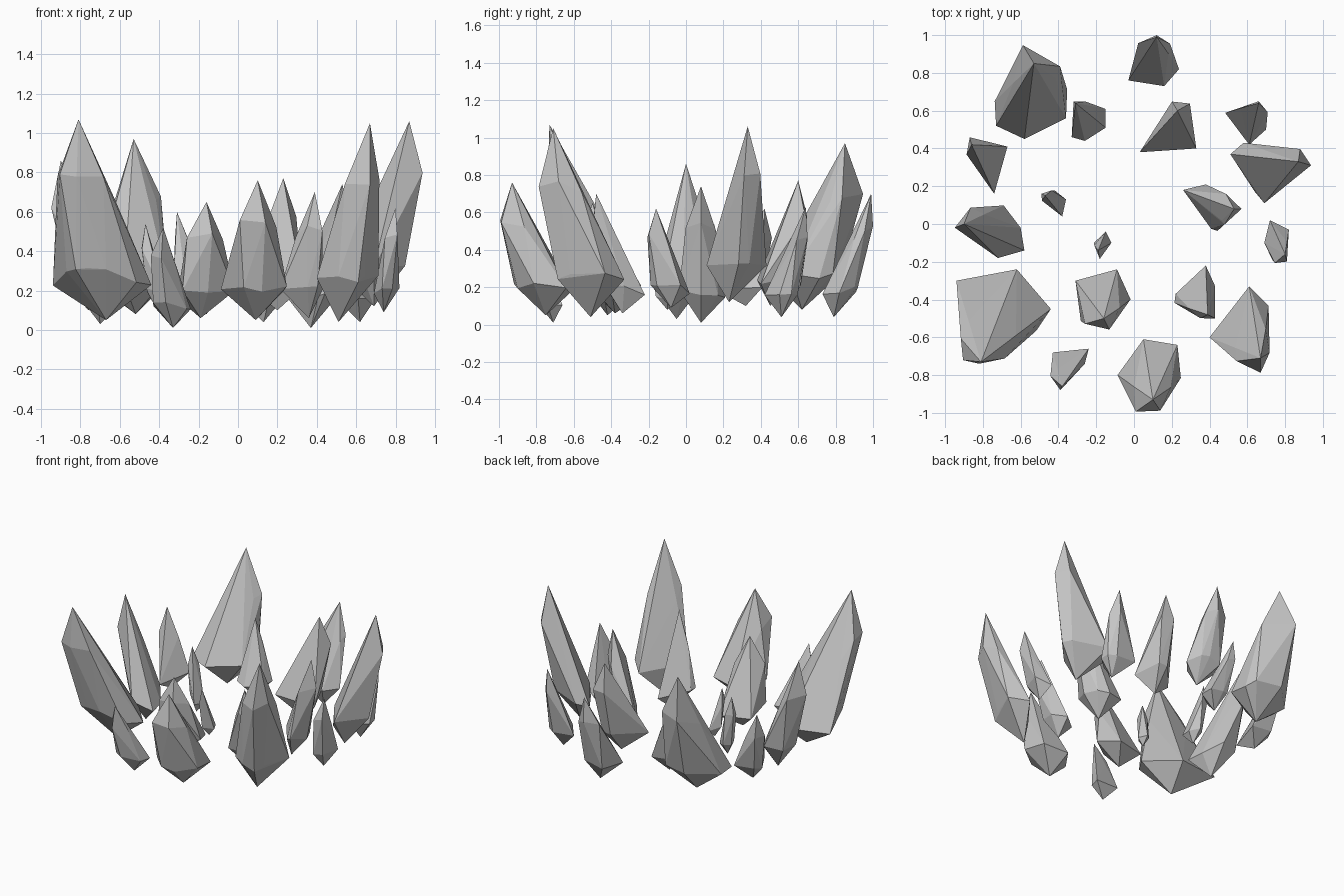
import bpy
import bmesh
import random
from mathutils import Vector

default_cube = bpy.data.objects.get("Cube")
if default_cube:
    bpy.data.objects.remove(default_cube, do_unlink=True)

random.seed(4)
UNIT = 0.01  # crystal measurements are given in hundredths

stone = bpy.data.materials.new("grey_crystal")
stone.use_nodes = True
stone.diffuse_color = (0.56, 0.56, 0.56, 1)
stone.node_tree.nodes["Principled BSDF"].inputs["Base Color"].default_value = stone.diffuse_color


def crystal(name, base, tip, *outline):
    """Faceted shard: lower point, belt undercut on its outer side, leaning shoulder, sharp tip."""
    base, tip = Vector(base), Vector(tip)
    rise = tip.z - base.z
    lean = (tip - base).xy.normalized()
    bm = bmesh.new()
    bm.verts.new(base * UNIT)
    bm.verts.new(tip * UNIT)
    for corner in map(Vector, outline):
        outward = (corner - base.xy).normalized().dot(lean)
        outer = max(outward, 0) ** 2
        belt = base.xy.lerp(corner, 1 - 0.38 * outer)
        shoulder = tip.xy.lerp(corner, 0.5 + 0.48 * outer)
        belt_height = 0.2 + 0.03 * outward + random.uniform(-0.03, 0.03)
        shoulder_height = 0.61 + 0.11 * outward + random.uniform(-0.03, 0.03)
        for p, height in ((belt, belt_height), (shoulder, shoulder_height)):
            bm.verts.new(Vector((p.x, p.y, base.z + height * rise)) * UNIT)
    hull = bmesh.ops.convex_hull(bm, input=bm.verts)
    loose = set(hull["geom_interior"]) | set(hull["geom_unused"])
    bmesh.ops.delete(bm, geom=[v for v in loose if isinstance(v, bmesh.types.BMVert)], context="VERTS")
    bmesh.ops.recalc_face_normals(bm, faces=bm.faces)
    mesh = bpy.data.meshes.new(name)
    bm.to_mesh(mesh)
    bm.free()
    mesh.materials.append(stone)
    bpy.context.collection.objects.link(bpy.data.objects.new(name, mesh))


# Back row
crystal("back_right_large_crystal", (-52, 62, 8), (-53, 85, 97),
        (-59, 95), (-35, 83), (-34, 72), (-36, 56), (-58, 45), (-73, 52), (-74, 65))
crystal("back_middle_crystal", (13, 79, 4), (12, 99, 70),
        (0, 95), (12, 100), (20, 95), (24, 82), (16, 73), (-3, 76))
crystal("back_right_small_crystal", (-24, 53, 10), (-31, 64, 60),
        (-32, 65), (-25, 65), (-15, 61), (-15, 51), (-26, 44), (-33, 46))
crystal("back_left_inner_crystal", (20, 45, 10), (23, 60, 77),
        (3, 38), (20, 65), (30, 64), (33, 40))
crystal("back_left_small_crystal", (62, 51, 4), (66, 64, 63),
        (48, 59), (66, 65), (72, 58), (70, 50), (61, 42))

# Left side
crystal("left_tall_crystal", (69, 23, 12), (87, 33, 106),
        (51, 37), (58, 43), (88, 40), (94, 31), (69, 11), (64, 17))
crystal("left_inner_crystal", (37, 8, 1), (53, 8, 74),
        (26, 18), (38, 21), (47, 19), (57, 8), (45, -5), (41, -3))
crystal("left_small_crystal", (74, -8, 9), (80, -16, 62),
        (72, 2), (82, -3), (81, -20), (73, -22), (69, -10))

# Right side
crystal("right_small_crystal", (-76, 32, 10), (-86, 42, 62),
        (-87, 46), (-67, 41), (-74, 16), (-89, 36))
crystal("right_middle_crystal", (-70, -5, 3), (-90, 0, 86),
        (-95, -2), (-86, 10), (-69, 10), (-60, -2), (-58, -14), (-72, -18))
crystal("inner_right_shard", (-41, 11, 10), (-47, 15, 54),
        (-49, 16), (-42, 19), (-36, 13), (-38, 4), (-49, 12))
crystal("inner_centre_shard", (-16, -10, 8), (-19, -14, 42),
        (-15, -4), (-12, -10), (-18, -19), (-22, -10))

# Front row
crystal("front_right_large_crystal", (-67, -42, 5), (-81, -73, 107),
        (-94, -30), (-62, -24), (-44, -45), (-51, -57), (-67, -71), (-82, -74), (-91, -72), (-94, -58))
crystal("front_right_inner_crystal", (-19, -38, 6), (-16, -50, 65),
        (-31, -30), (-9, -24), (-1, -40), (-13, -56), (-30, -54))
crystal("front_right_small_crystal", (-33, -71, 1), (-38, -86, 52),
        (-43, -68), (-24, -66), (-26, -74), (-39, -88), (-46, -79))
crystal("front_middle_crystal", (9, -75, 5), (10, -93, 76),
        (5, -61), (23, -64), (26, -82), (14, -99), (0, -100), (-9, -80))
crystal("front_left_inner_crystal", (36, -34, 6), (39, -48, 70),
        (38, -22), (43, -33), (43, -50), (35, -50), (21, -42), (22, -37))
crystal("front_left_tall_crystal", (51, -51, 4), (67, -71, 105),
        (61, -33), (72, -43), (72, -68), (67, -79), (51, -73), (40, -60))
